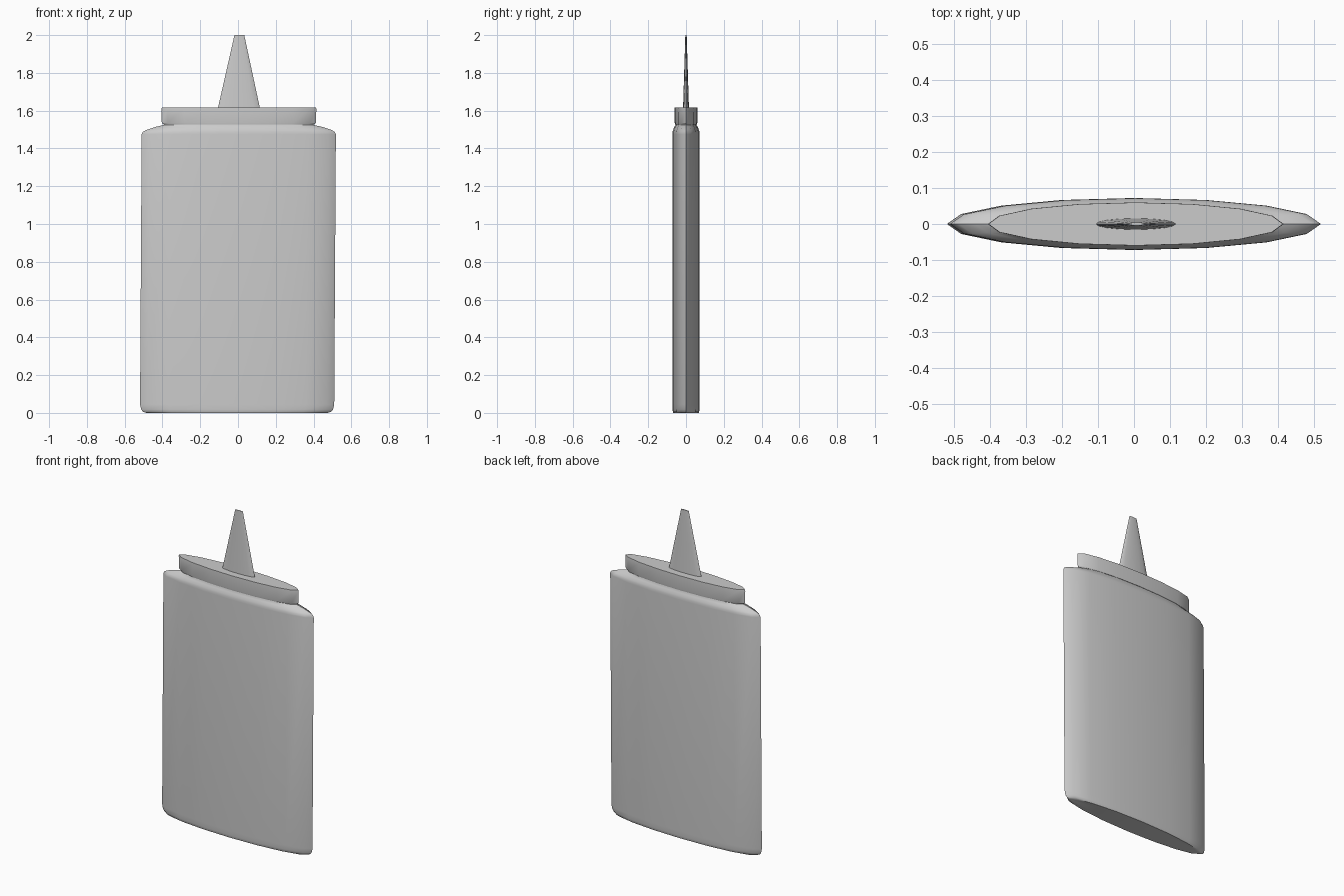
import bpy
import bmesh
import math

cube = bpy.data.objects.get("Cube")
if cube:
    bpy.data.objects.remove(cube, do_unlink=True)

SIDES = 16
FLATNESS = 0.14     # depth of the oval compared with its width
LEAN = 0.006        # slight sideways lean of the whole bottle

grey = bpy.data.materials.new("Light grey plastic")
grey.use_nodes = True
colour = (0.6, 0.6, 0.6, 1.0)
grey.diffuse_color = colour
grey.node_tree.nodes["Principled BSDF"].inputs["Base Color"].default_value = colour


def oval_lathe(name, profile, flatness=FLATNESS):
    """Stack oval rings from (half width, height) pairs and cap both ends."""
    bm = bmesh.new()
    rings = []
    for r, z in profile:
        ring = []
        for i in range(SIDES):
            a = 2 * math.pi * i / SIDES
            x = r * math.cos(a) + LEAN * (z - 0.8)
            ring.append(bm.verts.new((x, r * flatness * math.sin(a), z)))
        rings.append(ring)
    for low, high in zip(rings, rings[1:]):
        for i in range(SIDES):
            j = (i + 1) % SIDES
            bm.faces.new((low[i], low[j], high[j], high[i]))
    bm.faces.new(rings[0][::-1])
    bm.faces.new(rings[-1])
    bmesh.ops.recalc_face_normals(bm, faces=bm.faces)
    mesh = bpy.data.meshes.new(name)
    bm.to_mesh(mesh)
    bm.free()
    mesh.materials.append(grey)
    obj = bpy.data.objects.new(name, mesh)
    bpy.context.collection.objects.link(obj)
    bpy.ops.object.select_all(action='DESELECT')
    obj.select_set(True)
    bpy.context.view_layer.objects.active = obj
    bpy.ops.object.shade_smooth_by_angle(angle=math.radians(35))
    return obj


# Flattened body with rounded base, sloping shoulder and short neck
oval_lathe("bottle_body", [
    (0.480, 0.0), (0.498, 0.006), (0.508, 0.018), (0.514, 0.045),
    (0.514, 1.475), (0.508, 1.488), (0.490, 1.498),
    (0.445, 1.513), (0.395, 1.525), (0.395, 1.545),
])

# Flat screw cap
oval_lathe("cap", [
    (0.398, 1.527), (0.408, 1.535), (0.410, 1.610), (0.408, 1.617),
], 0.146)

# Tapered nozzle with a hollow tip
oval_lathe("nozzle", [
    (0.112, 1.610), (0.069, 1.805), (0.026, 2.0),
    (0.020, 2.0), (0.036, 1.84),
])
